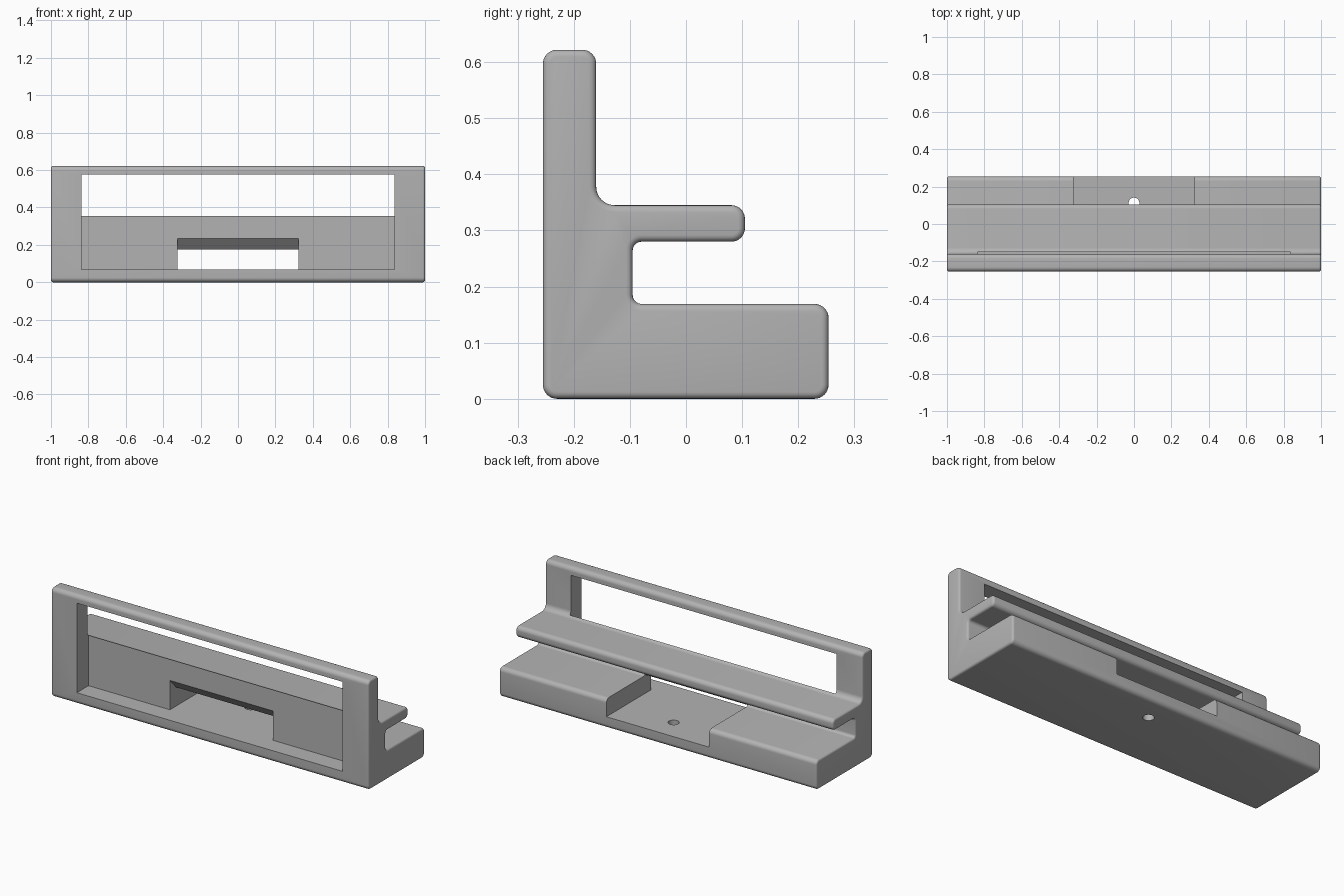
import bpy, bmesh, math
from mathutils import Vector

cube = bpy.data.objects.get("Cube")
if cube:
    bpy.data.objects.remove(cube, do_unlink=True)

grey = bpy.data.materials.new("plain_grey")
grey.use_nodes = True
colour = (0.45, 0.45, 0.45, 1)
grey.diffuse_color = colour
bsdf = grey.node_tree.nodes["Principled BSDF"]
bsdf.inputs["Base Color"].default_value = colour
bsdf.inputs["Roughness"].default_value = 0.6

# Side profile corners: y, z, fillet radius (counter-clockwise)
PROFILE = [
    (-0.255, 0.0, 0.025), (0.254, 0.0, 0.025), (0.254, 0.169, 0.025),
    (-0.095, 0.169, 0.016), (-0.095, 0.28, 0.016), (0.105, 0.28, 0.024),
    (0.105, 0.345, 0.024), (-0.16, 0.345, 0.033), (-0.16, 0.622, 0.025),
    (-0.255, 0.622, 0.025),
]


def rounded_profile(inset, steps=8):
    """Rounded outline, moved inward by inset."""
    out = []
    n = len(PROFILE)
    for i, (y, z, r) in enumerate(PROFILE):
        p = Vector((y, z))
        a = (p - Vector(PROFILE[i - 1][:2])).normalized()
        b = (Vector(PROFILE[(i + 1) % n][:2]) - p).normalized()
        convex = a.x * b.y - a.y * b.x > 0
        p += inset * (Vector((-a.y, a.x)) + Vector((-b.y, b.x)))
        r += -inset if convex else inset
        centre = p - a * r + b * r
        for k in range(steps + 1):
            t = math.pi / 2 * k / steps
            out.append(centre - b * r * math.cos(t) + a * r * math.sin(t))
    return out


def loft(name, sections):
    """Skin a list of (x, outline) sections and cap both ends."""
    bm = bmesh.new()
    rings = [[bm.verts.new((x, p[0], p[1])) for p in pts] for x, pts in sections]
    for r0, r1 in zip(rings, rings[1:]):
        for j in range(len(r0)):
            k = (j + 1) % len(r0)
            bm.faces.new((r0[j], r0[k], r1[k], r1[j]))
    bm.faces.new(rings[0])
    bm.faces.new(rings[-1])
    bmesh.ops.recalc_face_normals(bm, faces=bm.faces)
    mesh = bpy.data.meshes.new(name)
    bm.to_mesh(mesh)
    bm.free()
    mesh.materials.append(grey)
    obj = bpy.data.objects.new(name, mesh)
    bpy.context.collection.objects.link(obj)
    return obj


# Holder body with softly rounded ends
R = 0.012
half = []
for k in range(5):
    t = math.pi / 2 * k / 4
    half.append((1 - R + R * math.cos(t), rounded_profile(R * (1 - math.sin(t)))))
sections = [(-x, pts) for x, pts in half] + half[::-1]
body = loft("holder_body", sections)

# Front window pocket
FLOOR = 0.067
pocket = [(-0.4, FLOOR), (-0.15, FLOOR), (-0.15, 0.577), (-0.4, 0.577)]
cutters = [loft("window_cutter", [(-0.837, pocket), (0.837, pocket)])]

# Middle channel through the base, with a sloping roof in the wall
channel = [(-0.2, FLOOR), (0.4, FLOOR), (0.4, 0.2), (-0.08, 0.2),
           (-0.094, 0.174), (-0.15, 0.234), (-0.2, 0.234)]
cutters.append(loft("channel_cutter", [(-0.324, channel), (0.324, channel)]))

# Screw hole in the channel floor
bpy.ops.mesh.primitive_cylinder_add(vertices=32, radius=0.029, depth=0.2,
                                    location=(0, 0.112, 0.05))
hole = bpy.context.object
hole.name = "screw_hole_cutter"
hole.data.materials.append(grey)
cutters.append(hole)

bpy.ops.object.select_all(action='DESELECT')
body.select_set(True)
bpy.context.view_layer.objects.active = body
for cutter in cutters:
    mod = body.modifiers.new(cutter.name, 'BOOLEAN')
    mod.operation = 'DIFFERENCE'
    mod.solver = 'EXACT'
    mod.object = cutter
    bpy.ops.object.modifier_apply(modifier=mod.name)
    bpy.data.objects.remove(cutter, do_unlink=True)

bpy.ops.object.shade_smooth_by_angle(angle=math.radians(30))
